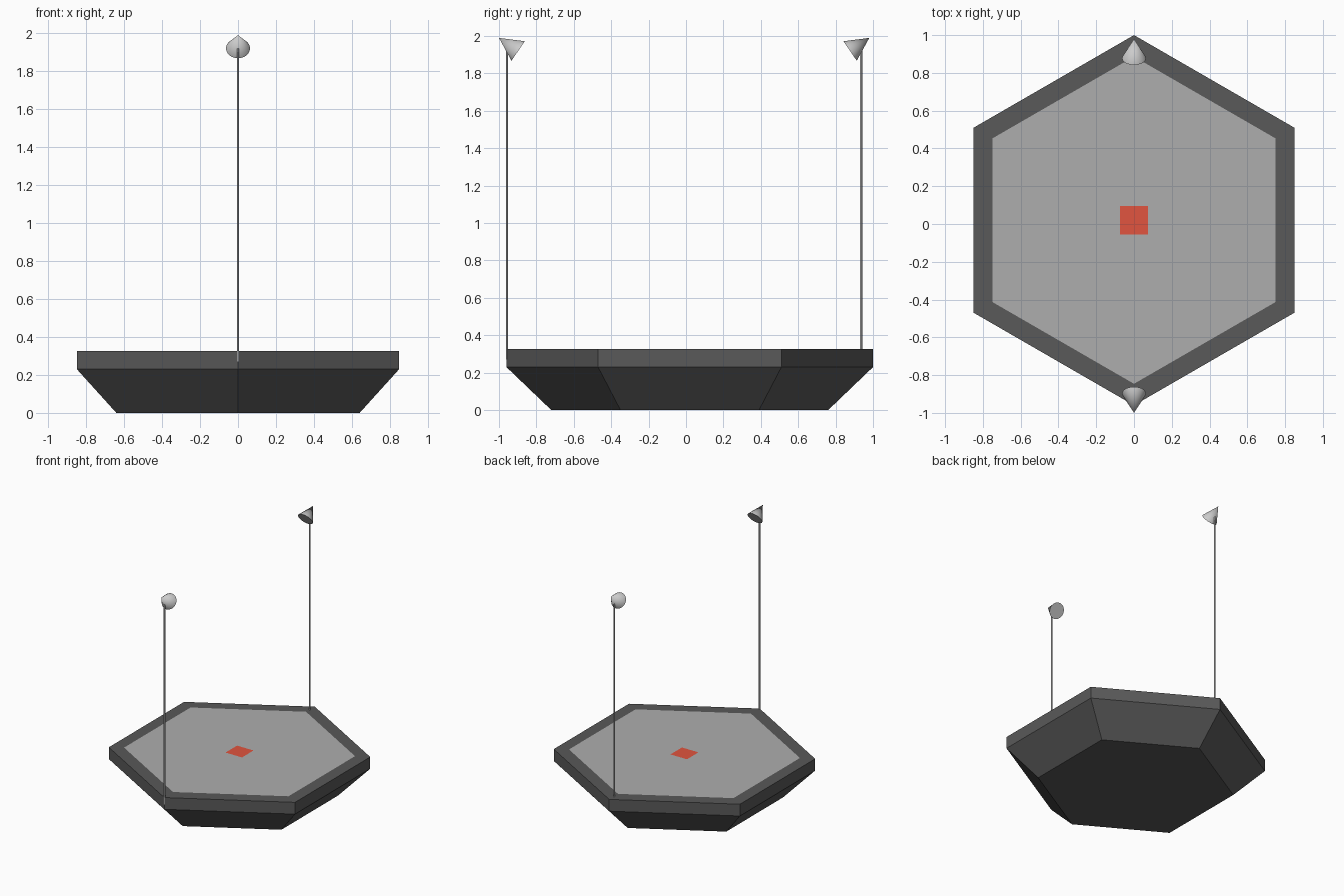
import bpy, bmesh, math
from mathutils import Vector

if "Cube" in bpy.data.objects:
    bpy.data.objects.remove(bpy.data.objects["Cube"])

CY = 0.02  # platform centre in y


def material(name, rgb):
    m = bpy.data.materials.new(name)
    m.diffuse_color = (*rgb, 1)
    m.use_nodes = True
    m.node_tree.nodes["Principled BSDF"].inputs["Base Color"].default_value = m.diffuse_color
    return m


dark = material("dark_grey", (0.1, 0.1, 0.1))
light = material("light_grey", (0.42, 0.42, 0.42))
red = material("red", (0.75, 0.09, 0.05))


def prism(name, rings, mat, sides=6, turn=math.pi / 2):
    """Stack polygon rings given as (radius, z); one ring makes a flat plate."""
    bm = bmesh.new()
    loops = [[bm.verts.new((r * math.cos(turn + i * math.tau / sides),
                            CY + r * math.sin(turn + i * math.tau / sides), z))
              for i in range(sides)] for r, z in rings]
    for a, b in zip(loops, loops[1:]):
        for i in range(sides):
            j = (i + 1) % sides
            bm.faces.new((a[i], a[j], b[j], b[i]))
    bm.faces.new(loops[-1])
    if len(loops) > 1:
        bm.faces.new(loops[0][::-1])
    me = bpy.data.meshes.new(name)
    bm.to_mesh(me)
    bm.free()
    ob = bpy.data.objects.new(name, me)
    bpy.context.collection.objects.link(ob)
    me.materials.append(mat)
    return ob


def cone(name, a, b, r1, r2, sides):
    """Round solid running from point a to point b."""
    a, b = Vector(a), Vector(b)
    bpy.ops.mesh.primitive_cone_add(vertices=sides, radius1=r1, radius2=r2,
                                    depth=(b - a).length, location=(a + b) / 2)
    ob = bpy.context.object
    ob.name = name
    ob.rotation_euler = (b - a).to_track_quat('Z', 'Y').to_euler()
    bpy.ops.object.shade_smooth_by_angle(angle=math.radians(30))
    return ob


# Hexagonal platform: tapered base with upright rim
prism("platform_base", [(0.74, 0), (0.98, 0.23), (0.98, 0.327)], dark)
# Inset deck and centre marker
prism("deck", [(0.866, 0.329)], light)
prism("centre_marker", [(0.075 * math.sqrt(2), 0.332)], red, 4, math.pi / 4)

# Two masts with lamps aimed inward and down, mirrored about y = -0.01
for label, s in (("front", -1), ("back", 1)):
    y = lambda d: -0.01 + s * d
    cone(label + "_mast", (0, y(0.947), 0.27), (0, y(0.947), 1.94), 0.006, 0.006, 12)
    cone(label + "_lamp", (0, y(0.8875), 1.92), (0, y(0.99), 1.99), 0.063, 0, 32)
